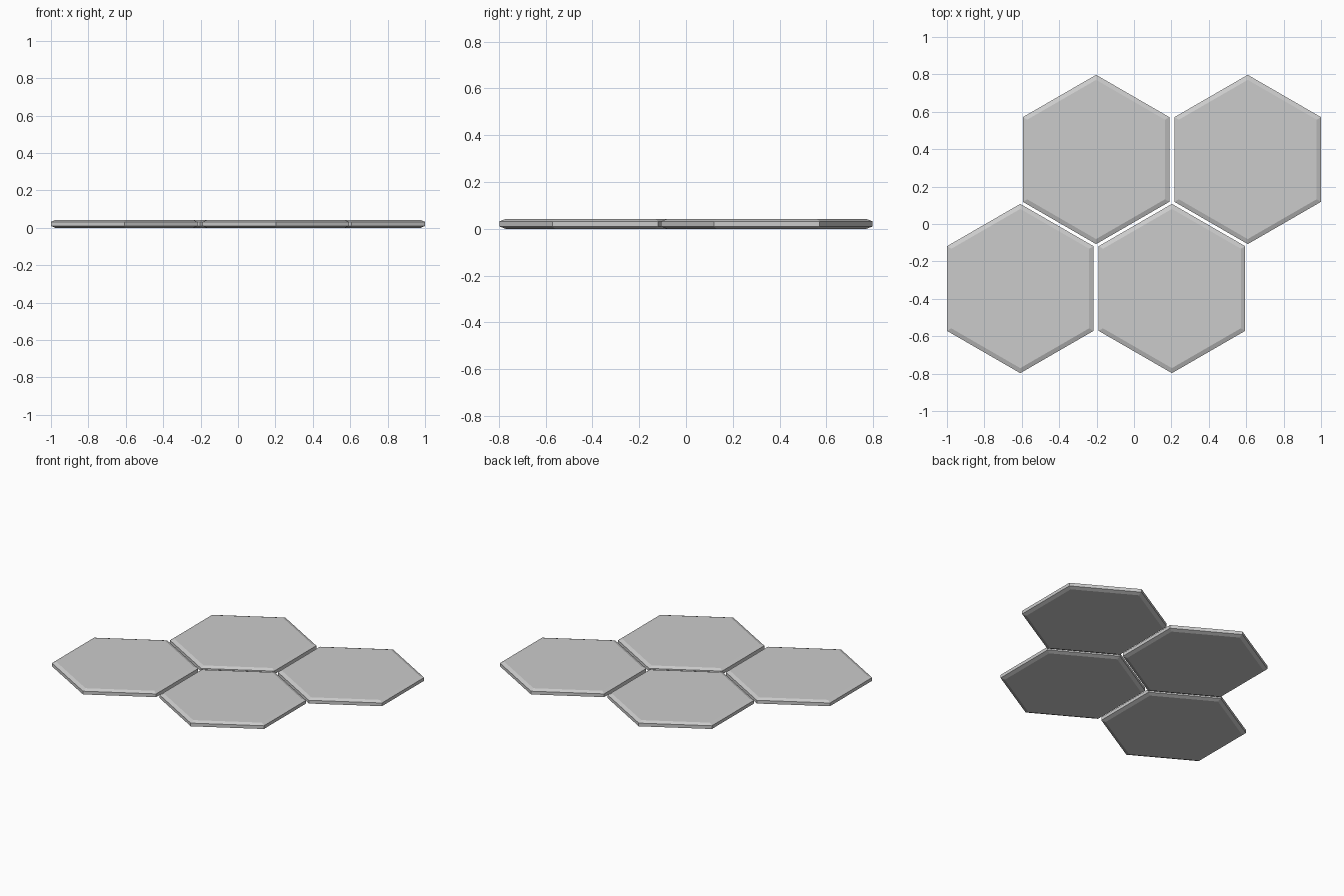
import bpy, bmesh, math

if "Cube" in bpy.data.objects:
    bpy.data.objects.remove(bpy.data.objects["Cube"])

RADIUS = 0.4525      # centre to corner
INSET = 0.027        # chamfer width, measured at the corner
# chamfered slab profile: (corner radius, height)
PROFILE = [(RADIUS - INSET, 0.0), (RADIUS, 0.010),
           (RADIUS, 0.032), (RADIUS - INSET, 0.042)]


def hex_tile(name, x, y):
    bm = bmesh.new()
    rings = []
    for r, z in PROFILE:
        rings.append([bm.verts.new((r * math.sin(i * math.pi / 3),
                                    r * math.cos(i * math.pi / 3), z))
                      for i in range(6)])
    # side bands and chamfers
    for low, high in zip(rings, rings[1:]):
        for i in range(6):
            j = (i + 1) % 6
            bm.faces.new((low[i], low[j], high[j], high[i]))
    # flat bottom and top
    bm.faces.new(rings[0])
    bm.faces.new(rings[-1])
    bmesh.ops.recalc_face_normals(bm, faces=bm.faces)
    mesh = bpy.data.meshes.new(name)
    bm.to_mesh(mesh)
    bm.free()
    obj = bpy.data.objects.new(name, mesh)
    obj.location = (x, y, 0)
    bpy.context.collection.objects.link(obj)


# two staggered rows of two tiles
APOTHEM = RADIUS * math.cos(math.pi / 6)
OUTER = 1 - APOTHEM
PITCH = OUTER * 4 / 3
for row, left, y in (("front", -OUTER, -0.345), ("back", OUTER - PITCH, 0.345)):
    for k, side in enumerate(("left", "right")):
        hex_tile(f"hex_tile_{row}_{side}", left + k * PITCH, y)
